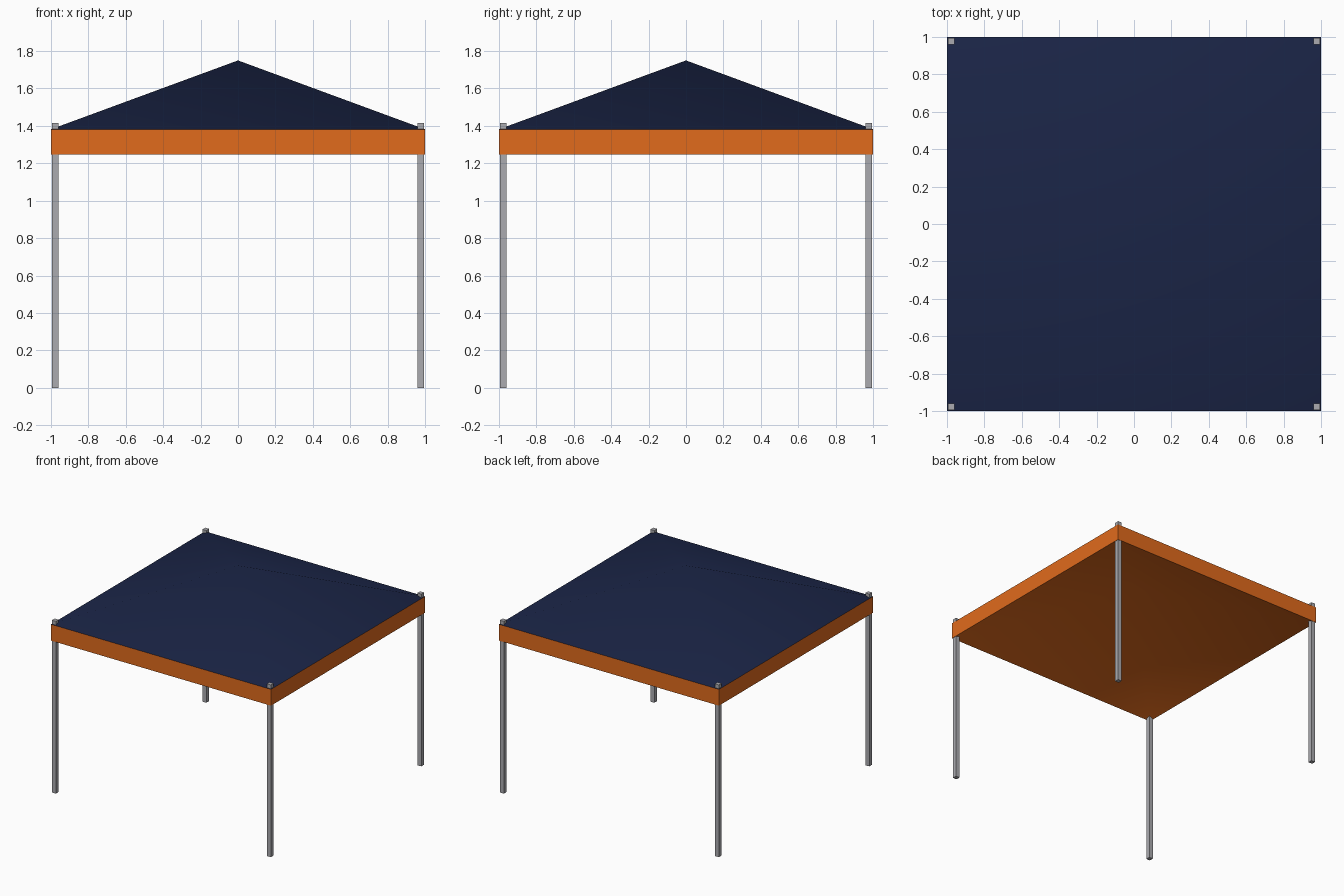
import bpy
import bmesh
from mathutils import Matrix, Vector

cube = bpy.data.objects.get("Cube")
if cube:
    bpy.data.objects.remove(cube, do_unlink=True)


def make_material(name, color):
    mat = bpy.data.materials.new(name)
    mat.use_nodes = True
    mat.diffuse_color = (*color, 1)
    mat.node_tree.nodes["Principled BSDF"].inputs["Base Color"].default_value = (*color, 1)
    return mat


navy = make_material("navy canvas", (0.0105, 0.018, 0.062))
orange = make_material("orange valance", (0.75, 0.145, 0.012))
grey = make_material("grey metal", (0.41, 0.41, 0.435))


def add_object(name, bm, mat):
    mesh = bpy.data.meshes.new(name)
    bm.to_mesh(mesh)
    bm.free()
    mesh.materials.append(mat)
    obj = bpy.data.objects.new(name, mesh)
    bpy.context.collection.objects.link(obj)
    return obj


def box_mesh(low, high):
    low, high = Vector(low), Vector(high)
    bm = bmesh.new()
    bmesh.ops.create_cube(bm, size=1, matrix=Matrix.Translation((low + high) / 2)
                          @ Matrix.Diagonal((*(high - low), 1)))
    bm.normal_update()
    return bm


def tent_mesh(base, top):
    """Softly shaded four-sided slope, open underneath."""
    bm = bmesh.new()
    corners = [bm.verts.new((x, y, base)) for x, y in ((-1, -1), (1, -1), (1, 1), (-1, 1))]
    peak = bm.verts.new((0, 0, top))
    for i in range(4):
        bm.faces.new((corners[i], corners[(i + 1) % 4], peak)).smooth = True
    return bm


EAVE, PEAK, HEM = 1.382, 1.75, 1.248

# Roof
add_object("canopy_roof", tent_mesh(EAVE, PEAK), navy)

# Lining: the underside follows the roof slope, facing down
bm = tent_mesh(HEM, PEAK - (EAVE - HEM))
bmesh.ops.reverse_faces(bm, faces=bm.faces[:])
add_object("canopy_lining", bm, orange)

# Valance: the upright band between roof and lining
bm = box_mesh((-1, -1, HEM), (1, 1, EAVE))
bmesh.ops.delete(bm, geom=[f for f in bm.faces if abs(f.normal.z) > 0.5], context="FACES_ONLY")
add_object("valance", bm, orange)

# Legs: square posts whose tops poke through the corners
for side, sx in (("left", 1), ("right", -1)):
    for end, sy in (("front", -1), ("back", 1)):
        x, y, half = sx * 0.977, sy * 0.977, 0.018
        bm = box_mesh((x - half, y - half, 0), (x + half, y + half, 1.415))
        add_object(f"{end}_{side}_leg", bm, grey)
